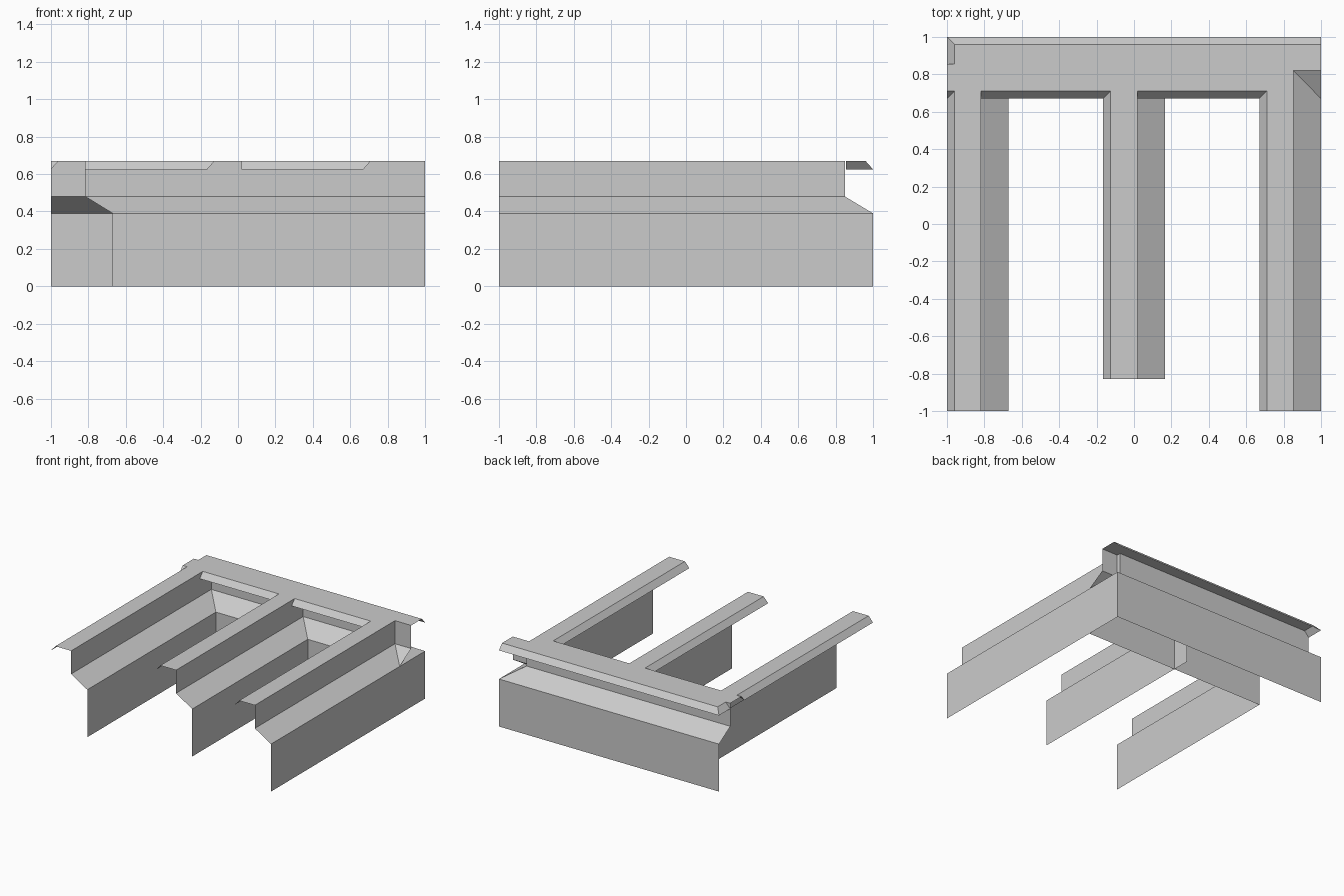
import bpy, bmesh
from mathutils import Vector

if "Cube" in bpy.data.objects:
    bpy.data.objects.remove(bpy.data.objects["Cube"])

TOP, LIP, MID, LOW = 0.67, 0.625, 0.48, 0.39


def finish(name, bm, facing):
    # Point every face to the visible side, then make the object
    for f in bm.faces:
        f.normal_update()
        if f.normal.dot(Vector(facing)) < 0:
            f.normal_flip()
    mesh = bpy.data.meshes.new(name)
    bm.to_mesh(mesh)
    bm.free()
    obj = bpy.data.objects.new(name, mesh)
    bpy.context.collection.objects.link(obj)


def sheet(name, start, end, facing):
    # Thin folded sheet between two matching end profiles
    bm = bmesh.new()
    a = [bm.verts.new(p) for p in start]
    b = [bm.verts.new(p) for p in end]
    for i in range(len(a) - 1):
        bm.faces.new((a[i], a[i + 1], b[i + 1], b[i]))
    bmesh.ops.remove_doubles(bm, verts=bm.verts, dist=1e-5)
    finish(name, bm, facing)


# Three fingers: capped ledge with a stepped wall on the right side
fingers = (
    ("left", -1.0, -1.0, (0.82, 0.82, 0.67, 0.67)),
    ("middle", -0.165, -0.83, (0.82, 0.82, 0.82, 0.82)),
    ("right", 0.67, -1.0, (0.85, 0.85, 1.0, 1.0)),
)
cap = ((0, LIP), (0.04, TOP), (0.183, TOP))
wall = ((0.183, TOP), (0.183, MID), (0.33, LOW), (0.33, 0))
for side, x, front, ends in fingers:
    sheet(side + "_ledge",
          [(x + dx, front, z) for dx, z in cap],
          [(x + dx, y, z) for (dx, z), y in zip(cap, (0.67, 0.71, 0.71))],
          (-0.1, 0, 1))
    sheet(side + "_wall",
          [(x + dx, front, z) for dx, z in wall],
          [(x + dx, y, z) for (dx, z), y in zip(wall, ends)],
          (1, 0, 0.1))

# Flat top of the rear bar
outline = ((-1, 0.71), (0.853, 0.71), (0.853, 0.82), (1, 0.82),
           (1, 0.96), (-0.96, 0.96), (-0.96, 0.855), (-1, 0.855))
bm = bmesh.new()
bm.faces.new([bm.verts.new((x, y, TOP)) for x, y in outline])
finish("rear_top", bm, (0, 0, 1))

# Sloping lips around the rear bar
sheet("rear_lip",
      [(-1, 0.855, LIP), (-1, 1, LIP), (1, 1, LIP)],
      [(-0.96, 0.855, TOP), (-0.96, 0.96, TOP), (1, 0.96, TOP)], (0, 0, 1))
for i, (x0, x1) in enumerate(((-1, -0.96), (-0.817, -0.125), (0.018, 0.71))):
    sheet(f"front_lip_{i + 1}",
          [(x0, 0.67, LIP), (x1 - 0.04, 0.67, LIP)],
          [(x0, 0.71, TOP), (x1, 0.71, TOP)], (0, 0, 1))

# Stepped walls in front of and behind the rear bar
front = ((0.82, TOP), (0.82, MID), (0.67, LOW), (0.67, 0))
sheet("bar_front_wall",
      [(x, y, z) for x, (y, z) in zip((-0.817, -0.817, -0.67, -0.67), front)],
      [(1, y, z) for y, z in front], (0, -1, 0.1))
back = ((0.853, TOP), (0.853, MID), (1, LOW), (1, 0))
sheet("bar_back_wall",
      [(-1, y, z) for y, z in back],
      [(x, y, z) for x, (y, z) in zip((0.853, 0.853, 1, 1), back)], (0, 1, 0.1))
